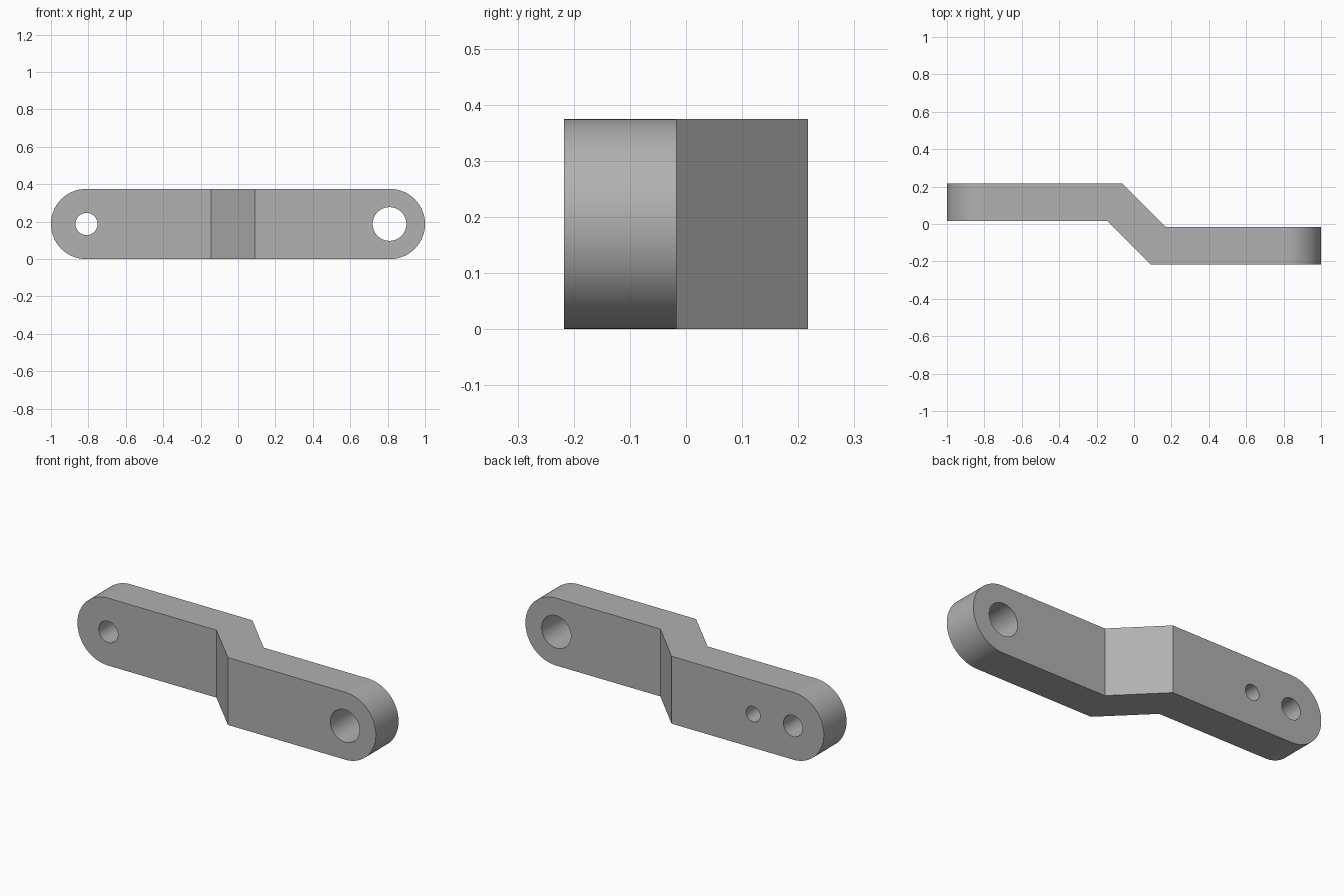
import bpy
import bmesh
from math import pi, radians, sin, cos
from mathutils import Matrix

if "Cube" in bpy.data.objects:
    bpy.data.objects.remove(bpy.data.objects["Cube"])

R = 0.1875          # half height and end radius
END = 1 - R         # centre of each rounded end
Y_IN, Y_OUT = 0.017, 0.217

steel = bpy.data.materials.new("steel_grey")
steel.use_nodes = True
colour = (0.44, 0.44, 0.44, 1)
steel.diffuse_color = colour
steel.node_tree.nodes["Principled BSDF"].inputs["Base Color"].default_value = colour


def to_object(bm, name):
    bmesh.ops.recalc_face_normals(bm, faces=bm.faces)
    mesh = bpy.data.meshes.new(name)
    bm.to_mesh(mesh)
    bm.free()
    obj = bpy.data.objects.new(name, mesh)
    bpy.context.collection.objects.link(obj)
    mesh.materials.append(steel)
    return obj


def prism(name, outline, depth):
    """Extrude a closed outline of 3D points along the depth vector."""
    bm = bmesh.new()
    face = bm.faces.new([bm.verts.new(p) for p in outline])
    geom = bmesh.ops.extrude_face_region(bm, geom=[face], use_keep_orig=True)["geom"]
    verts = [g for g in geom if isinstance(g, bmesh.types.BMVert)]
    bmesh.ops.translate(bm, verts=verts, vec=depth)
    return to_object(bm, name)


def cylinder(name, x, radius, y0, y1):
    """Cylinder along y between y0 and y1 at mid height."""
    bm = bmesh.new()
    place = Matrix.Translation((x, (y0 + y1) / 2, R)) @ Matrix.Rotation(pi / 2, 4, "X")
    bmesh.ops.create_cone(bm, cap_ends=True, segments=64, radius1=radius,
                          radius2=radius, depth=y1 - y0, matrix=place)
    return to_object(bm, name)


def boolean(target, cutter, operation):
    mod = target.modifiers.new(operation, "BOOLEAN")
    mod.operation, mod.object, mod.solver = operation, cutter, "EXACT"
    bpy.context.view_layer.objects.active = target
    bpy.ops.object.modifier_apply(modifier=mod.name)
    bpy.data.objects.remove(cutter)


# Offset bar: square-ended cranked profile seen from above, trimmed by the capsule
profile = [(-1.1, Y_IN), (-0.145, Y_IN), (0.09, -Y_OUT), (1.1, -Y_OUT),
           (1.1, -Y_IN), (0.17, -Y_IN), (-0.063, Y_OUT), (-1.1, Y_OUT)]
bar = prism("offset_link_bar", [(x, y, -0.1) for x, y in profile], (0, 0, 0.6))

# Capsule outline rounds both ends and sets the height
angles = [pi * i / 48 for i in range(49)]
right_end = [(END + R * sin(a), -0.5, R - R * cos(a)) for a in angles]
left_end = [(-x, y, 2 * R - z) for x, y, z in right_end]
boolean(bar, prism("capsule_cutter", right_end + left_end, (0, 1, 0)), "INTERSECT")

# Pin holes through each arm, and a blind hole in the back of the left arm
boolean(bar, cylinder("large_hole_cutter", 0.81, 0.09, -0.5, 0.5), "DIFFERENCE")
boolean(bar, cylinder("small_hole_cutter", -0.81, 0.059, -0.5, 0.5), "DIFFERENCE")
boolean(bar, cylinder("blind_hole_cutter", -0.565, 0.043, 0.08, 0.5), "DIFFERENCE")

# Smooth the curved walls, keep the planar faces flat
bpy.ops.object.select_all(action="DESELECT")
bar.select_set(True)
bpy.context.view_layer.objects.active = bar
bpy.ops.object.shade_smooth_by_angle(angle=radians(30))
for face in bar.data.polygons:
    if abs(face.normal.y) > 0.5 or abs(face.normal.z) > 0.9999:
        face.use_smooth = False
